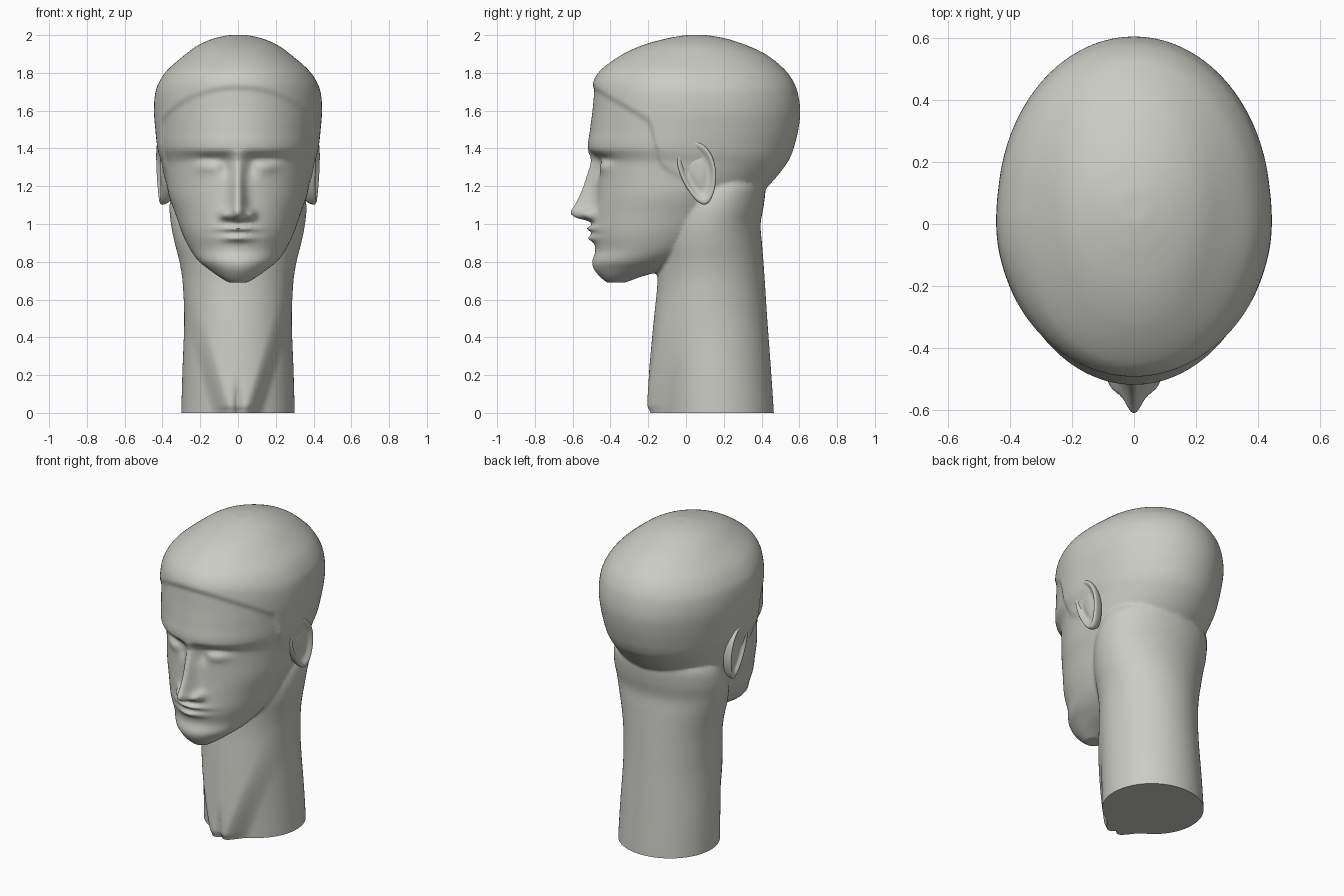
import bpy, bmesh
from math import sin, cos, pi, exp

cube = bpy.data.objects.get("Cube")
if cube:
    bpy.data.objects.remove(cube)

clay = bpy.data.materials.new("warm grey")
clay.use_nodes = True
GREY = (0.6, 0.6, 0.56, 1)
clay.diffuse_color = GREY
clay.node_tree.nodes["Principled BSDF"].inputs["Base Color"].default_value = GREY


def step(a, b, t):
    """Smooth ramp from 0 at a to 1 at b."""
    t = min(1, max(0, (t - a) / (b - a)))
    return t * t * (3 - 2 * t)


def bump(x, z, x0, z0, sx, sz):
    return exp(-((x - x0) / sx) ** 2 - ((z - z0) / sz) ** 2)


def sample(table, z):
    """Smooth interpolation of rows (z, values...) at height z."""
    if z <= table[0][0]:
        return table[0][1:]
    if z >= table[-1][0]:
        return table[-1][1:]
    i = next(k for k in range(len(table) - 1) if z <= table[k + 1][0])
    a, b = table[i], table[i + 1]
    before, after = table[max(i - 1, 0)], table[min(i + 2, len(table) - 1)]
    h = b[0] - a[0]
    t = (z - a[0]) / h
    out = []
    for k in range(1, len(a)):
        ma = (b[k] - before[k]) / (b[0] - before[0]) * h
        mb = (after[k] - a[k]) / (after[0] - a[0]) * h
        out.append((2*t**3 - 3*t**2 + 1) * a[k] + (t**3 - 2*t**2 + t) * ma
                   + (3*t**2 - 2*t**3) * b[k] + (t**3 - t**2) * mb)
    return out


def skin(bm, rings):
    """Bridge rings of points and close both ends."""
    loops = [[bm.verts.new(p) for p in ring] for ring in rings]
    n = len(loops[0])
    for a, b in zip(loops, loops[1:]):
        for j in range(n):
            bm.faces.new((a[j], a[(j + 1) % n], b[(j + 1) % n], b[j]))
    bm.faces.new(loops[0][::-1])
    bm.faces.new(loops[-1])


def loft(bm, table, rows, cols, detail):
    """Stack of ellipses (z, front y, back y, half width) with surface detail."""
    low, high = table[0][0], table[-1][0]
    rings = []
    for r in range(rows + 1):
        z = low + (high - low) * r / rows
        front, back, half = sample(table, z)
        mid, depth = (front + back) / 2, (back - front) / 2
        ring = []
        for c in range(cols):
            a = 2 * pi * c / cols
            ring.append(detail(half * sin(a), mid - depth * cos(a), z, cos(a), mid))
        rings.append(ring)
    skin(bm, rings)


HEAD = [
    (.69, -.42, -.32, .05), (.72, -.455, -.24, .1), (.76, -.487, -.1, .155),
    (.8, -.497, 0, .205), (.86, -.48, .12, .25), (.95, -.495, .24, .295),
    (1.05, -.488, .32, .33), (1.15, -.478, .39, .365), (1.25, -.475, .48, .385),
    (1.33, -.475, .54, .4), (1.36, -.49, .555, .41), (1.4, -.518, .57, .42),
    (1.5, -.508, .595, .432), (1.6, -.495, .605, .44), (1.7, -.485, .59, .432),
    (1.76, -.475, .565, .408), (1.82, -.435, .52, .365), (1.9, -.33, .42, .275),
    (1.95, -.22, .31, .205), (1.985, -.09, .2, .12), (2, 0, .11, .05)]
NOSE = [(1.01, 0, .05), (1.035, .1, .05), (1.065, .128, .047), (1.1, .11, .042),
        (1.2, .07, .036), (1.36, .02, .034), (1.4, 0, .034)]
NECK = [(-.1, -.12, .47, .3), (0, -.12, .465, .3), (.2, -.13, .452, .295),
        (.5, -.15, .43, .285), (.7, -.15, .417, .294), (.8, -.15, .41, .31),
        (.9, -.15, .402, .335), (1, -.13, .395, .355), (1.1, -.1, .412, .362),
        (1.2, -.05, .42, .34), (1.26, 0, .4, .28)]


def head_detail(x, y, z, facing, mid):
    # raised hair edge: sloping band on the forehead, sideburn at the temple
    edge = 1.72 - .6 * (y + .48) - .2 * step(-.2, -.12, y)
    cap = step(-.02, .02, z - edge) * step(.15, -.1, y) * step(1.95, 1.8, z)
    x, y = x * (1 + .025 * cap), mid + (y - mid) * (1 + .025 * cap)
    if facing > 0:
        side = abs(x)
        height, width = sample(NOSE, z)
        out = height * exp(-(x / width) ** 2)
        out += .045 * bump(side, z, .07, 1.05, .026, .026)      # nostril wings
        out += .033 * bump(x, z, 0, .975, .09, .014)            # upper lip
        out += .03 * bump(x, z, 0, .925, .08, .017)             # lower lip
        out -= .016 * bump(x, z, 0, .951, .11, .009)            # mouth line
        out -= .02 * bump(side, z, .15, 1.345, .08, .022)       # eye socket
        out -= .02 * bump(side, z, .07, 1.3, .03, .05)          # inner corner
        out += .014 * bump(side, z, .16, 1.3, .06, .028)        # eyelid
        y -= out * min(1, facing * 2)
    return x, y, z


def neck_detail(x, y, z, facing, mid):
    # flat front strip narrowing downwards, split by a notch at the base
    if facing > 0:
        width = .08 + .3 * max(z, 0)
        strip = step(width + .06, width - .05, abs(x))
        out = .095 * step(.75, -.1, z) * (.8 + .2 * step(0, .04, z)) * strip
        out -= .03 * exp(-(x / .018) ** 2) * step(.25, 0, z)
        y -= out * min(1, facing * 3)
    return x, y, z


def make(name, bm):
    bmesh.ops.recalc_face_normals(bm, faces=bm.faces)
    mesh = bpy.data.meshes.new(name)
    bm.to_mesh(mesh)
    bm.free()
    mesh.materials.append(clay)
    obj = bpy.data.objects.new(name, mesh)
    bpy.context.collection.objects.link(obj)
    return obj


def smooth(obj, angle):
    bpy.ops.object.select_all(action='DESELECT')
    obj.select_set(True)
    bpy.context.view_layer.objects.active = obj
    bpy.ops.object.shade_smooth_by_angle(angle=angle)


# Head and neck, fused into one skin
bm = bmesh.new()
loft(bm, HEAD, 200, 240, head_detail)
loft(bm, NECK, 120, 160, neck_detail)
bust = make("head_and_neck", bm)
fuse = bust.modifiers.new("fuse", 'REMESH')
fuse.mode = 'VOXEL'
fuse.voxel_size = .0105
soften = bust.modifiers.new("soften", 'SMOOTH')
soften.factor = .5
soften.iterations = 4

# Freeze the skin and trim the neck flat on the ground
graph = bpy.context.evaluated_depsgraph_get()
bm = bmesh.new()
bm.from_mesh(bpy.data.meshes.new_from_object(bust.evaluated_get(graph)))
bust.modifiers.clear()
cut = bmesh.ops.bisect_plane(bm, geom=bm.verts[:] + bm.edges[:] + bm.faces[:],
                             plane_co=(0, 0, 0), plane_no=(0, 0, 1), clear_inner=True)
rim = [e for e in cut["geom_cut"] if isinstance(e, bmesh.types.BMEdge)]
bmesh.ops.holes_fill(bm, edges=rim, sides=0)
bm.to_mesh(bust.data)
bm.free()
smooth(bust, 1.1)

# Ears: rings from the hidden root over the rolled rim into the hollow
EAR = [(.8, -.06), (.95, -.02), (1, .005), (.97, .018), (.88, .022),
       (.78, .014), (.68, .002), (.5, -.002), (.35, .006), (.1, .008)]
for side, name in ((1, "left_ear"), (-1, "right_ear")):
    rings = []
    for size, lift in EAR:
        ring = []
        for k in range(48):
            a = 2 * pi * k / 48
            up = .172 * cos(a) * size
            across = .098 * sin(a) * (1 + .25 * cos(a)) * size - .2 * up
            ring.append((side * (.4 + lift + .12 * across + .06 * up),
                         .062 + across, 1.272 + up))
        rings.append(ring)
    bm = bmesh.new()
    skin(bm, rings)
    ear = make(name, bm)
    rounding = ear.modifiers.new("rounding", 'SUBSURF')
    rounding.levels = rounding.render_levels = 1
    smooth(ear, 1.2)
